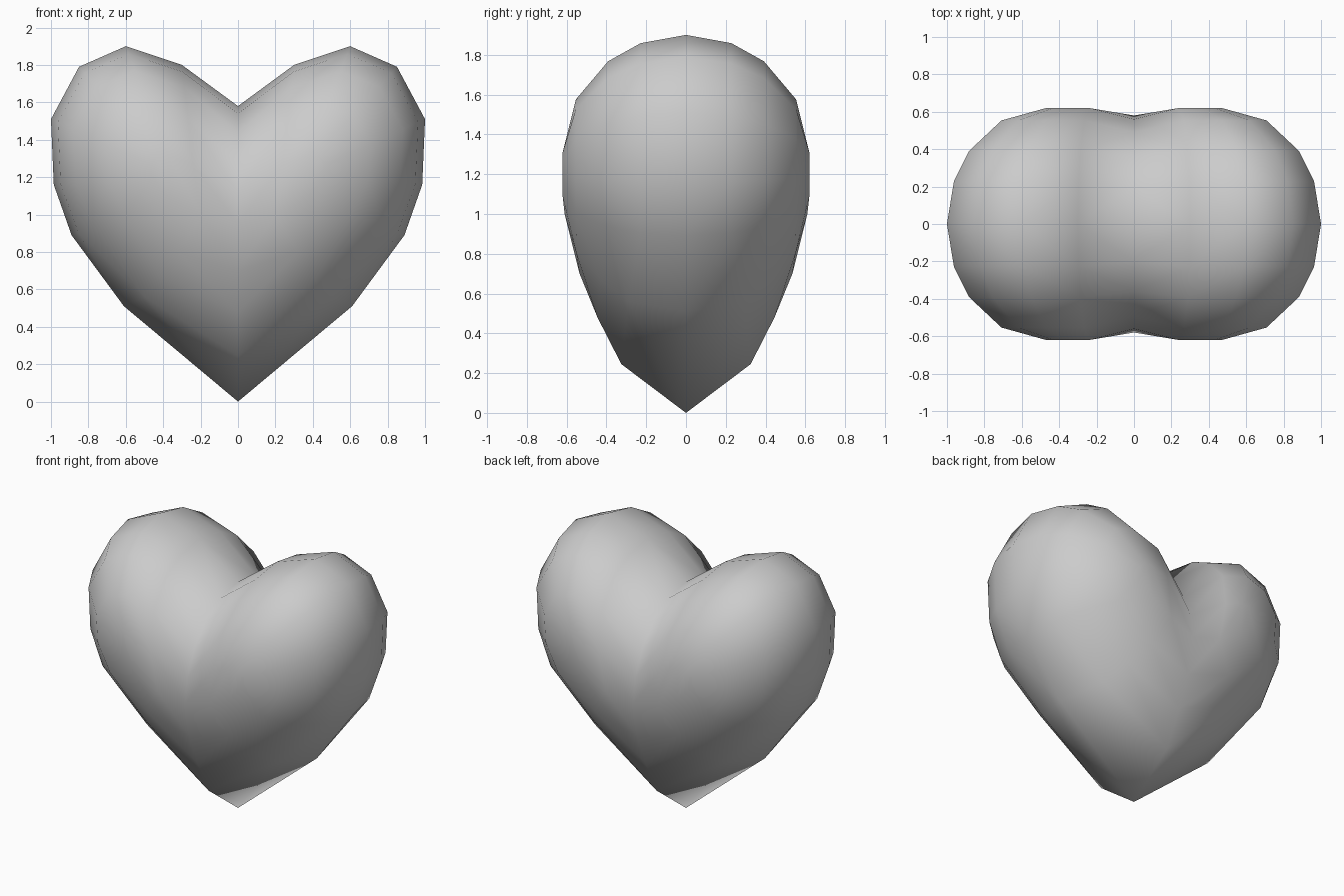
import bpy
import math

if "Cube" in bpy.data.objects:
    bpy.data.objects.remove(bpy.data.objects["Cube"])

# Strips of one quarter (x >= 0, front half), each running from the rim (y = 0)
# to the front plateau; strips go from the bottom tip round to the notch.
def lobe_strip(rim, crest, depth=0.62):
    """Elliptical strip from a rim point (x, z) to a crest point (x, z)."""
    pts = []
    for f in (1, 0.93, 0.775, 0.45, 0):
        x = crest[0] + (rim[0] - crest[0]) * f
        z = crest[1] + (rim[1] - crest[1]) * f
        pts.append((x, -depth * math.sqrt(1 - f * f), z))
    return pts


tip = [(0, 0, 0), (0, -0.325, 0.245), (0, -0.445, 0.48), (0, -0.535, 0.70), (0, -0.58, 0.95)]
flank = [(0.61, 0, 0.51), (0.50, -0.29, 0.56), (0.42, -0.43, 0.67), (0.32, -0.55, 0.80), (0.20, -0.61, 1.0)]
notch = [(0, 0, 1.58), (0, -0.20, 1.54), (0, -0.36, 1.44), (0, -0.49, 1.28), (0, -0.56, 1.12)]

strips = [tip, flank]
for rim, crest in [
    ((0.89, 0.89), (0.37, 1.09)),
    ((0.985, 1.16), (0.46, 1.20)),
    ((1.0, 1.51), (0.47, 1.27)),
    ((0.85, 1.79), (0.43, 1.31)),
    ((0.60, 1.90), (0.37, 1.31)),
    ((0.30, 1.80), (0.24, 1.27)),
]:
    strips.append(lobe_strip(rim, crest))
strips.append(notch)

n = len(notch)
verts = [p for s in strips for p in s]
faces = []
for k in range(8):
    for j in range(n - 1):
        a, b = k * n + j, (k + 1) * n + j
        faces.append((a, b, b + 1, a + 1))

# Front plateau closing the crest loop
crest_id = [k * n + n - 1 for k in range(9)]
for k in range(3):
    faces.append([crest_id[i] for i in (k, k + 1, 7 - k, 8 - k)])
faces.append([crest_id[i] for i in (3, 4, 5)])

mesh = bpy.data.meshes.new("heart")
mesh.from_pydata(verts, [], faces)
for p in mesh.polygons:
    p.use_smooth = True
heart = bpy.data.objects.new("heart", mesh)
bpy.context.collection.objects.link(heart)

# Mirror the quarter left and back
mirror = heart.modifiers.new("mirror", 'MIRROR')
mirror.use_axis = (True, True, False)
mirror.merge_threshold = 0.001
